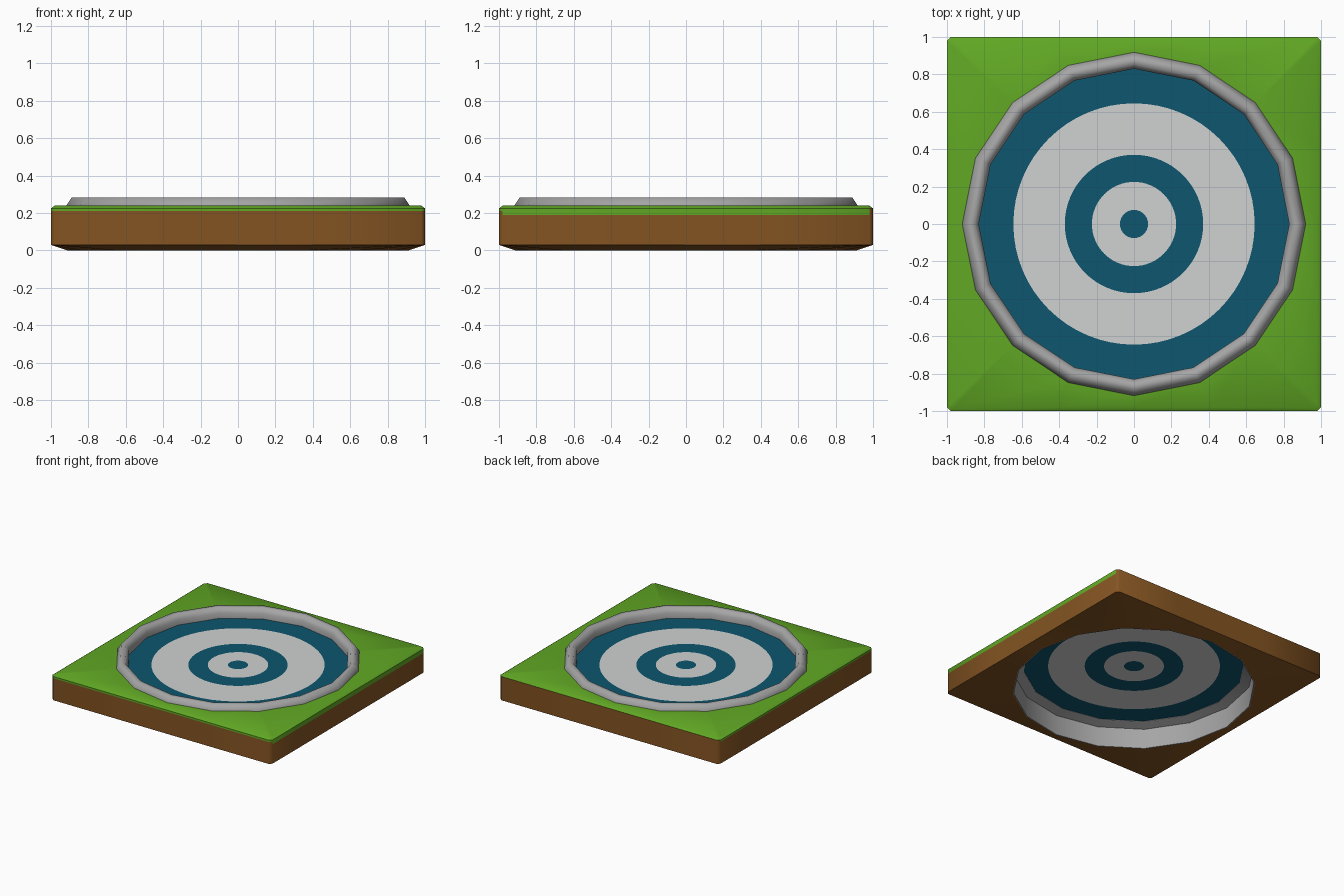
import bpy
import bmesh
import math

if "Cube" in bpy.data.objects:
    bpy.data.objects.remove(bpy.data.objects["Cube"])


def srgb(r, g, b):
    f = lambda c: c / 12.92 if c <= 0.04045 else ((c + 0.055) / 1.055) ** 2.4
    return (f(r / 255), f(g / 255), f(b / 255), 1.0)


def material(name, rgb):
    m = bpy.data.materials.new(name)
    m.diffuse_color = srgb(*rgb)
    m.use_nodes = True
    m.node_tree.nodes["Principled BSDF"].inputs["Base Color"].default_value = m.diffuse_color
    return m


GREEN = material("grass green", (97, 168, 36))
BROWN = material("earth brown", (132, 84, 34))
GREY = material("stone grey", (165, 165, 165))
BLUE = material("deep blue", (14, 86, 110))
WHITE = material("pale grey", (208, 210, 209))


def loft(name, loops, mats, pick, closed=False, smooth=None):
    """Skin a stack of equal-length loops; pick(centre, row) gives the material."""
    bm = bmesh.new()
    rows = [[bm.verts.new(p) for p in loop] for loop in loops]
    pairs = list(zip(rows, rows[1:])) + ([(rows[-1], rows[0])] if closed else [])
    for r, (a, b) in enumerate(pairs):
        n = len(a)
        for i in range(n):
            j = (i + 1) % n
            f = bm.faces.new((a[i], a[j], b[j], b[i]))
            f.material_index = pick(f.calc_center_median(), r)
    bmesh.ops.remove_doubles(bm, verts=bm.verts, dist=1e-5)
    me = bpy.data.meshes.new(name)
    bm.to_mesh(me)
    bm.free()
    for m in mats:
        me.materials.append(m)
    ob = bpy.data.objects.new(name, me)
    bpy.context.collection.objects.link(ob)
    if smooth:
        bpy.ops.object.select_all(action='DESELECT')
        ob.select_set(True)
        bpy.context.view_layer.objects.active = ob
        bpy.ops.object.shade_smooth_by_angle(angle=math.radians(smooth))
    return ob


def square(h, cut, z):
    """Square loop with clipped corners, 20 points."""
    t = math.tan(math.pi / 8) * h
    quarter = [(h, 0), (h, t), (h, h - cut), (h - cut, h), (t, h)]
    pts = []
    for _ in range(4):
        pts += [(x, y, z) for x, y in quarter]
        quarter = [(-y, x) for x, y in quarter]
    return pts


def hole(r, z):
    """16-sided loop, diagonal points doubled to match the square."""
    steps = [q * 4 + k for q in range(4) for k in (0, 1, 2, 2, 3)]
    return [(r * math.cos(k * math.pi / 8), r * math.sin(k * math.pi / 8), z) for k in steps]


def circle(r, z, n, sides=None):
    pts = []
    for i in range(n):
        a = 2 * math.pi * i / n
        rr = r
        if sides:
            w = math.pi / sides
            rr = r * math.cos(w) / math.cos(a % (2 * w) - w)
        pts.append((rr * math.cos(a), rr * math.sin(a), z))
    return pts


# Ground tile: hollow square slab, grass line at a different height on each side
def tile_colour(c, row):
    if abs(c.x) > abs(c.y):
        line = 0.19 if c.x > 0 else 0.21
    else:
        line = 0.225 if c.y > 0 else 0.21
    return 0 if c.z > line else 1


loft("ground_tile",
     [hole(0.91, 0.0), square(1, 0.02, 0.03), square(1, 0.02, 0.19),
      square(1, 0.02, 0.21), square(1, 0.02, 0.225), square(0.98, 0.02, 0.24),
      hole(0.9, 0.24)],
     [GREEN, BROWN], tile_colour, smooth=50)

# Stone rim: 16-sided pipe with a rounded lip
rim = [(0.912, 0), (0.918, 0.24), (0.89, 0.282), (0.855, 0.282),
       (0.83, 0.245), (0.83, 0.19), (0.905, 0.165), (0.905, 0)]
loft("stone_rim", [circle(r, z, 16) for r, z in rim], [GREY],
     lambda c, row: 0, closed=True, smooth=65)

# Target disc: alternating colour bands, outer edge meets the 16-sided rim
N = 64
bands = [circle(r, 0.2, N) for r in (0, 0.075, 0.225, 0.37, 0.645)]
bands.append(circle(0.835, 0.2, N, 16))
disc = loft("target_disc", bands[::1], [BLUE, WHITE], lambda c, row: row % 2)
bm = bmesh.new()
bm.from_mesh(disc.data)
for f in bm.faces:
    f.normal_update()
    if f.normal.z < 0:
        f.normal_flip()
bm.to_mesh(disc.data)
bm.free()
solid = disc.modifiers.new("thickness", 'SOLIDIFY')
solid.thickness = 0.008
solid.offset = -1
